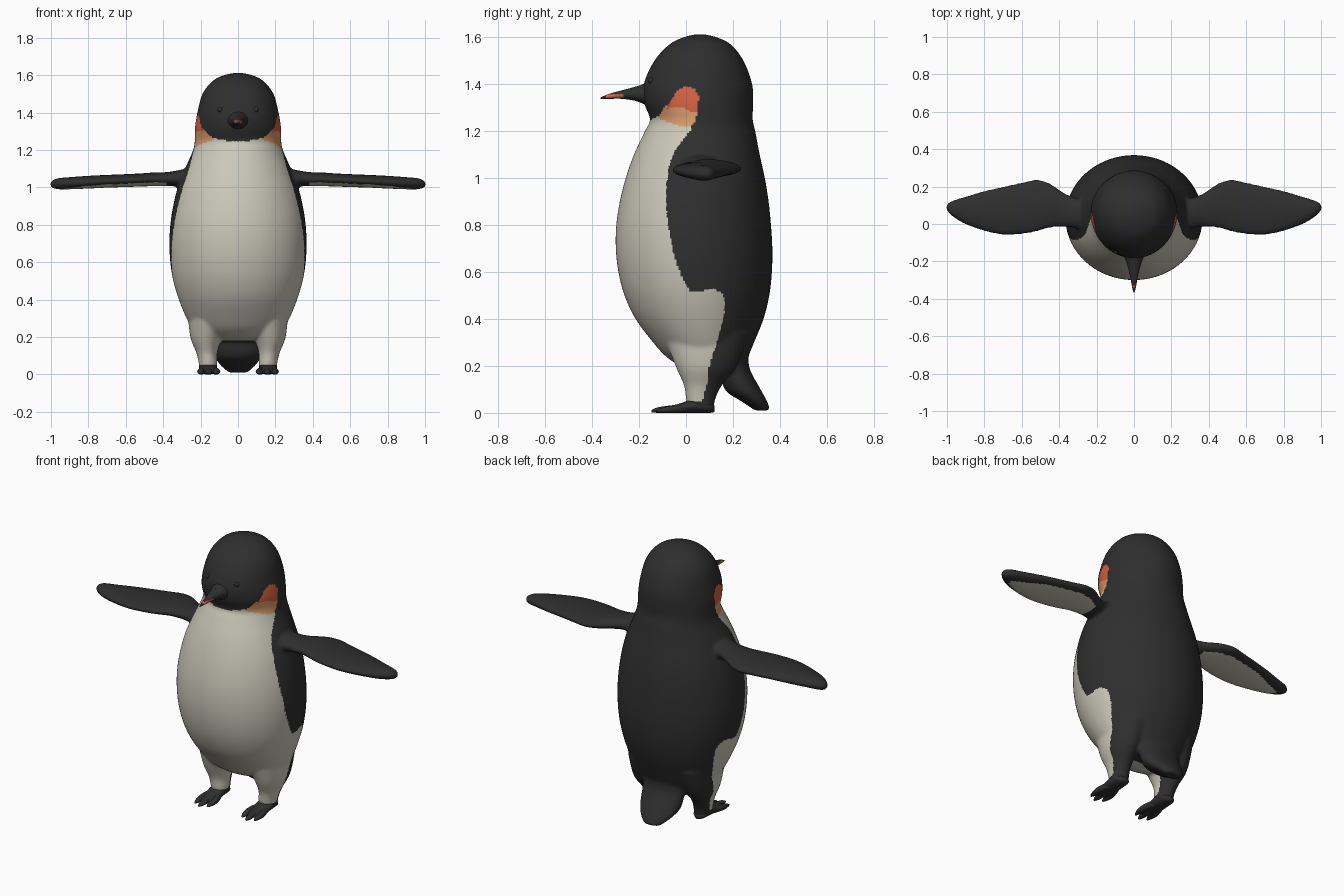
import bpy, bmesh, math
from mathutils import Vector


def material(name, rgb):
    m = bpy.data.materials.new(name)
    m.diffuse_color = (*rgb, 1)
    return m


BLACK = material("charcoal black", (0.028, 0.028, 0.028))
CREAM = material("cream", (0.60, 0.58, 0.49))
RED = material("orange red", (0.68, 0.12, 0.06))
PEACH = material("peach", (0.72, 0.34, 0.16))
MATS = [BLACK, CREAM, RED, PEACH]


def catmull(p0, p1, p2, p3, t):
    return [0.5 * (2 * b + (c - a) * t + (2 * a - 5 * b + 4 * c - d) * t * t
                   + (3 * b - a - 3 * c + d) * t ** 3) for a, b, c, d in zip(p0, p1, p2, p3)]


def loft(bm, axis, stations, side=1, segs=40, steps=5):
    """Elliptical rings along an axis; a station is (pos, a_min, a_max, b_min, b_max)."""
    s = [stations[0]] + stations + [stations[-1]]
    rows = [catmull(*s[i:i + 4], k / steps) for i in range(len(stations) - 1) for k in range(steps)]
    rows.append(stations[-1])
    rings = []
    for pos, a0, a1, b0, b1 in rows:
        ring = []
        for k in range(segs):
            t = 2 * math.pi * k / segs
            a = (a0 + a1) / 2 + (a1 - a0) / 2 * math.cos(t)
            b = (b0 + b1) / 2 + (b1 - b0) / 2 * math.sin(t)
            x, y, z = {"x": (pos, a, b), "y": (a, pos, b), "z": (a, b, pos)}[axis]
            ring.append(bm.verts.new((side * x, y, z)))
        rings.append(ring)
    for r, q in zip(rings, rings[1:]):
        for k in range(segs):
            n = (k + 1) % segs
            bm.faces.new((r[k], r[n], q[n], q[k]))
    bm.faces.new(rings[0])
    bm.faces.new(rings[-1])


def finish(name, bm, mats):
    bmesh.ops.recalc_face_normals(bm, faces=bm.faces)
    me = bpy.data.meshes.new(name)
    bm.to_mesh(me)
    bm.free()
    for m in mats:
        me.materials.append(m)
    ob = bpy.data.objects.new(name, me)
    bpy.context.collection.objects.link(ob)
    me.shade_smooth()
    return ob


def inside(poly, u, v):
    hit = False
    for (a, b), (c, d) in zip(poly, poly[1:] + poly[:1]):
        if (b > v) != (d > v) and u < (c - a) * (v - b) / (d - b) + a:
            hit = not hit
    return hit


# Torso and head
bm = bmesh.new()
torso = [(.18, .11, .03, .21), (.20, .18, -.025, .245), (.24, .235, -.085, .265), (.30, .275, -.14, .29),
         (.40, .316, -.215, .33), (.50, .346, -.262, .355), (.60, .362, -.288, .366),
         (.70, .367, -.299, .368), (.80, .362, -.297, .362), (.90, .347, -.282, .352),
         (1.0, .322, -.257, .336), (1.1, .283, -.222, .314), (1.2, .24, -.175, .295),
         (1.25, .231, -.153, .284), (1.32, .230, -.178, .286), (1.40, .217, -.180, .282),
         (1.50, .190, -.135, .245), (1.57, .135, -.07, .19), (1.60, .075, -.01, .13),
         (1.612, .02, .04, .08)]
loft(bm, "z", [(z, -w, w, f, b) for z, w, f, b in torso], segs=72)

# Tail
loft(bm, "z", [(.30, -.15, .15, .10, .275), (.20, -.135, .135, .14, .268), (.10, -.125, .125, .165, .318),
               (.05, -.095, .095, .235, .345), (.01, -.05, .05, .295, .36)])

for side in (1, -1):
    # Legs
    loft(bm, "z", [(.34, .04, .27, -.10, .27), (.20, .085, .255, -.045, .215), (.12, .110, .224, -.01, .155),
                   (.06, .110, .210, .0, .125), (.02, .113, .207, .01, .12)], side)
    # Flippers
    loft(bm, "x", [(.18, -.03, .16, .98, 1.12), (.28, -.03, .14, .995, 1.10), (.33, -.02, .145, 1.005, 1.09),
                   (.38, -.015, .17, 1.008, 1.082), (.45, -.02, .217, 1.007, 1.08),
                   (.52, -.04, .237, 1.005, 1.075), (.60, -.054, .222, 1.002, 1.071),
                   (.70, -.058, .20, .999, 1.067), (.80, -.038, .177, .994, 1.062),
                   (.90, -.002, .147, .990, 1.055), (.96, .033, .128, .990, 1.05),
                   (.99, .06, .115, .996, 1.04), (1.003, .075, .10, 1.008, 1.028)], side)

# Fuse the lofts into one smooth skin
raw = finish("body", bm, [])
mod = raw.modifiers.new("fuse", "REMESH")
mod.mode = "VOXEL"
mod.voxel_size = 0.009
mod = raw.modifiers.new("soften", "SMOOTH")
mod.factor = 0.5
mod.iterations = 6
deps = bpy.context.evaluated_depsgraph_get()
skin = bpy.data.meshes.new_from_object(raw.evaluated_get(deps))
raw.modifiers.clear()
raw.data = skin
skin.materials.clear()
for m in MATS:
    skin.materials.append(m)
skin.shade_smooth()

# Plumage regions, outlined in side view (y, z); flipper panel in top view (x, y)
red_patch = [(-.085, 1.295), (-.062, 1.335), (-.037, 1.375), (0, 1.392), (.035, 1.382), (.056, 1.35),
             (.05, 1.285), (.02, 1.285), (-.02, 1.305)]
peach_patch = [(-.088, 1.31), (-.02, 1.305), (.02, 1.285), (.052, 1.285), (.04, 1.245), (.01, 1.215),
               (-.06, 1.232), (-.12, 1.255)]
belly = [(-.4, 1.245), (-.155, 1.247), (-.12, 1.262), (.03, 1.215), (-.04, 1.13), (-.07, 1.06), (-.085, .95),
         (-.08, .82), (-.05, .67), (-.015, .57), (.02, .515), (.12, .528), (.155, .51), (.165, .48),
         (.162, .42), (.135, .31), (.10, .205), (.09, .12), (.07, .05), (-.4, .05)]
under_panel = [(.38, .0), (.45, -.005), (.57, -.035), (.70, -.042), (.82, -.012), (.93, .045), (.94, .085),
               (.75, .155), (.53, .195), (.45, .175), (.38, .13)]
for p in skin.polygons:
    x, y, z = p.center
    if abs(x) > .37:
        idx = 1 if p.normal.z < -.4 and inside(under_panel, abs(x), y) else 0
    elif inside(red_patch, y, z):
        idx = 2
    elif inside(peach_patch, y, z):
        idx = 3
    else:
        idx = 1 if inside(belly, y, z) else 0
    p.material_index = idx

# Beak with a coloured stripe along each side
bm = bmesh.new()
loft(bm, "y", [(-.13, -.075, .075, 1.29, 1.435), (-.18, -.051, .051, 1.315, 1.402),
               (-.22, -.036, .036, 1.33, 1.388), (-.28, -.021, .021, 1.338, 1.372),
               (-.33, -.012, .012, 1.337, 1.358), (-.365, -.003, .003, 1.337, 1.343)], segs=48, steps=8)
beak = finish("beak", bm, [BLACK, RED])
for p in beak.data.polygons:
    c = p.center
    if -.34 < c.y < -.262 and 1.341 < c.z < 1.357:
        p.material_index = 1

for side, label in ((1, "right"), (-1, "left")):
    # Feet: one pad and three toes
    bm = bmesh.new()
    loft(bm, "y", [(.122, .145, .175, .004, .03), (.10, .122, .198, 0, .05), (.04, .112, .208, 0, .062),
                   (-.02, .110, .208, 0, .042), (-.08, .115, .202, .002, .024),
                   (-.10, .14, .18, .006, .018)], side, segs=24)
    for tip, end in ((.116, -.125), (.158, -.148), (.199, -.125)):
        mid = (tip + .158) / 2
        loft(bm, "y", [(.02, mid - .02, mid + .02, .002, .046), (-.05, tip - .02, tip + .018, 0, .034),
                       (end + .03, tip - .018, tip + .016, 0, .024),
                       (end, tip - .006, tip + .006, .003, .012)], side, segs=16)
    finish(label + "_foot", bm, [BLACK])

    # Eyes
    bm = bmesh.new()
    bmesh.ops.create_uvsphere(bm, u_segments=16, v_segments=10, radius=.014)
    bmesh.ops.translate(bm, verts=bm.verts, vec=Vector((side * .095, -.146, 1.415)))
    finish(label + "_eye", bm, [BLACK])
